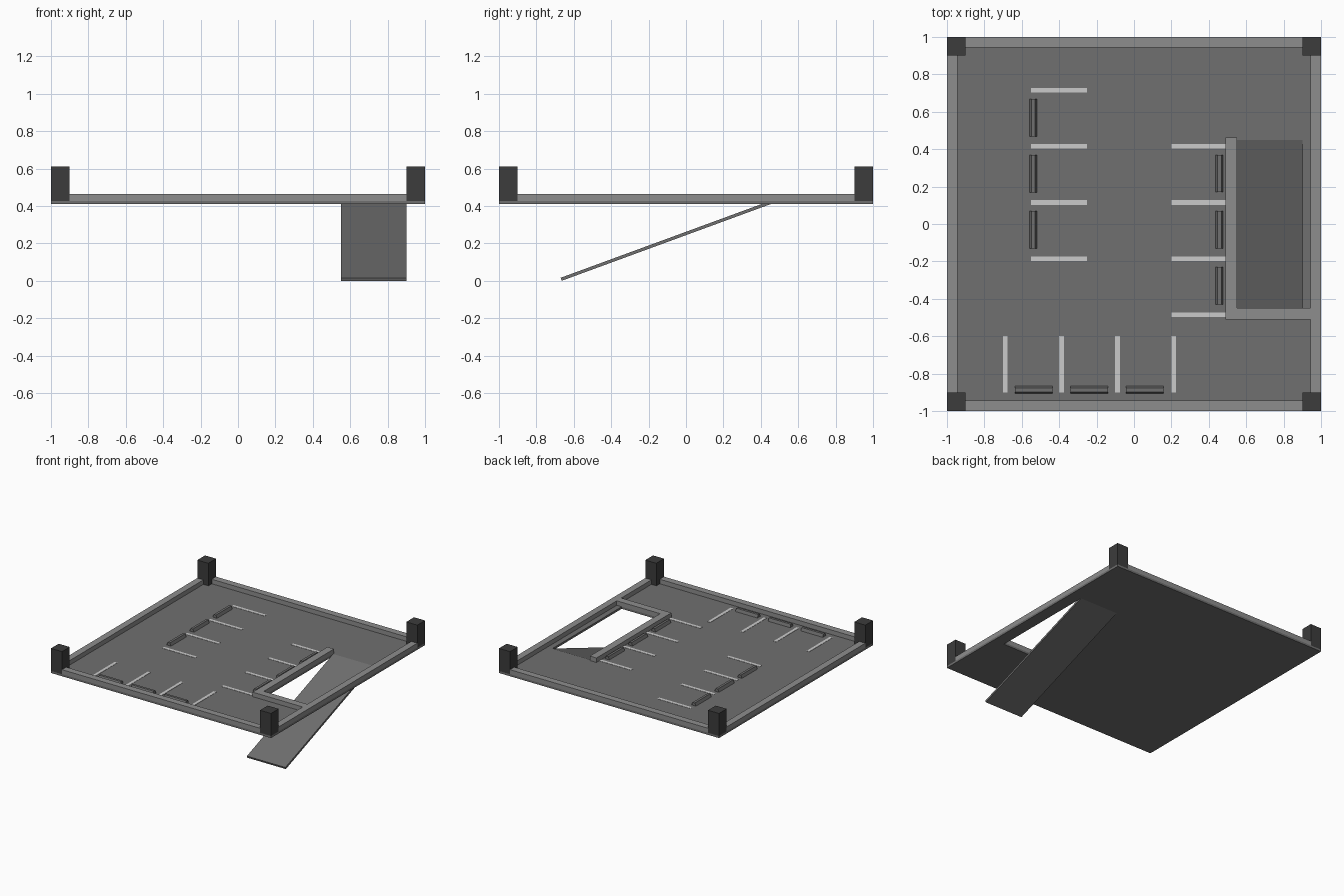
import bpy, bmesh
from math import pi

if "Cube" in bpy.data.objects:
    bpy.data.objects.remove(bpy.data.objects["Cube"])

TOP = 0.427      # deck surface height
CURB = 0.464     # curb top height


def material(name, v):
    m = bpy.data.materials.new(name)
    m.diffuse_color = (v, v, v, 1)
    m.use_nodes = True
    m.node_tree.nodes["Principled BSDF"].inputs["Base Color"].default_value = m.diffuse_color
    return m


ASPHALT = material("asphalt", 0.16)
CONCRETE = material("concrete", 0.27)
DARK = material("dark_concrete", 0.045)
PAINT = material("paint", 0.6)


def finish(name, bm, mat):
    mesh = bpy.data.meshes.new(name)
    bmesh.ops.recalc_face_normals(bm, faces=bm.faces)
    bm.to_mesh(mesh)
    bm.free()
    mesh.materials.append(mat)
    ob = bpy.data.objects.new(name, mesh)
    bpy.context.collection.objects.link(ob)
    return ob


def prism(name, outline, z0, z1, mat):
    bm = bmesh.new()
    f = bm.faces.new([bm.verts.new((x, y, z0)) for x, y in outline])
    ext = bmesh.ops.extrude_face_region(bm, geom=[f])["geom"]
    vs = [v for v in ext if isinstance(v, bmesh.types.BMVert)]
    bmesh.ops.translate(bm, verts=vs, vec=(0, 0, z1 - z0))
    return finish(name, bm, mat)


def box(name, x0, x1, y0, y1, z0, z1, mat):
    return prism(name, [(x0, y0), (x1, y0), (x1, y1), (x0, y1)], z0, z1, mat)


# deck with ramp opening; the ramp folds down from the opening's back edge
xs, ys = (-1, 0.55, 0.9, 1), (-1, -0.45, 0.45, 1)
bm = bmesh.new()
grid = [[bm.verts.new((x, y, TOP)) for y in ys] for x in xs]
for i in range(3):
    for j in range(3):
        if (i, j) != (1, 1):
            bm.faces.new((grid[i][j], grid[i + 1][j],
                          grid[i + 1][j + 1], grid[i][j + 1]))
foot = [bm.verts.new((x, -0.67, 0.016)) for x in (0.55, 0.9)]
# separate top verts keep the ramp sides clear of the opening's walls
head = [bm.verts.new((x, 0.45, TOP)) for x in (0.55, 0.9)]
bm.faces.new((foot[0], foot[1], head[1], head[0]))
for f in bm.faces:
    f.normal_update()
deck = finish("deck_and_ramp", bm, ASPHALT)
# make every face point up before thickening downward
bm = bmesh.new()
bm.from_mesh(deck.data)
bm.normal_update()
bmesh.ops.reverse_faces(bm, faces=[f for f in bm.faces if f.normal.z < 0])
bm.to_mesh(deck.data)
bm.free()
solid = deck.modifiers.new("thickness", "SOLIDIFY")
solid.thickness = 0.017
solid.offset = -1

# corner posts and edge curbs
for sx in (-1, 1):
    for sy in (-1, 1):
        x0, y0 = min(sx, sx * 0.9), min(sy, sy * 0.9)
        box("corner_post", x0, x0 + 0.1, y0, y0 + 0.1, TOP, 0.612, DARK)
    c = min(sx, sx * 0.945)
    box("side_curb", c, c + 0.055, -0.9, 0.9, TOP, CURB, CONCRETE)
    box("end_curb", -0.9, 0.9, c, c + 0.055, TOP, CURB, CONCRETE)

# L-shaped curb around the ramp opening
prism("ramp_curb", [(0.49, 0.462), (0.49, -0.51), (0.945, -0.51),
                    (0.945, -0.45), (0.55, -0.45), (0.55, 0.462)],
      TOP, CURB, CONCRETE)


def wheel_stop(x, y, turn):
    # tapered bar, 0.2 long
    bm = bmesh.new()
    section = [(-0.02, 0), (0.02, 0), (0.01, 0.024), (-0.01, 0.024)]
    f = bm.faces.new([bm.verts.new((-0.1, a, z)) for a, z in section])
    ext = bmesh.ops.extrude_face_region(bm, geom=[f])["geom"]
    vs = [v for v in ext if isinstance(v, bmesh.types.BMVert)]
    bmesh.ops.translate(bm, verts=vs, vec=(0.2, 0, 0))
    ob = finish("wheel_stop", bm, ASPHALT)
    ob.location = (x, y, TOP)
    ob.rotation_euler.z = turn


def line(x0, x1, y0, y1):
    box("bay_line", x0, x1, y0, y1, TOP - 0.001, TOP + 0.002, PAINT)


# three rows of parking bays
w = 0.0125
for k in range(4):
    y = 0.715 - 0.3 * k
    line(-0.55, -0.25, y - w, y + w)
    line(0.2, 0.5, y - 0.3 - w, y - 0.3 + w)
    x = -0.688 + 0.3 * k
    line(x - w, x + w, -0.9, -0.6)
for k in range(3):
    wheel_stop(-0.538, 0.568 - 0.299 * k, pi / 2)
    wheel_stop(0.457, 0.27 - 0.3 * k, pi / 2)
    wheel_stop(-0.536 + 0.297 * k, -0.887, 0)
